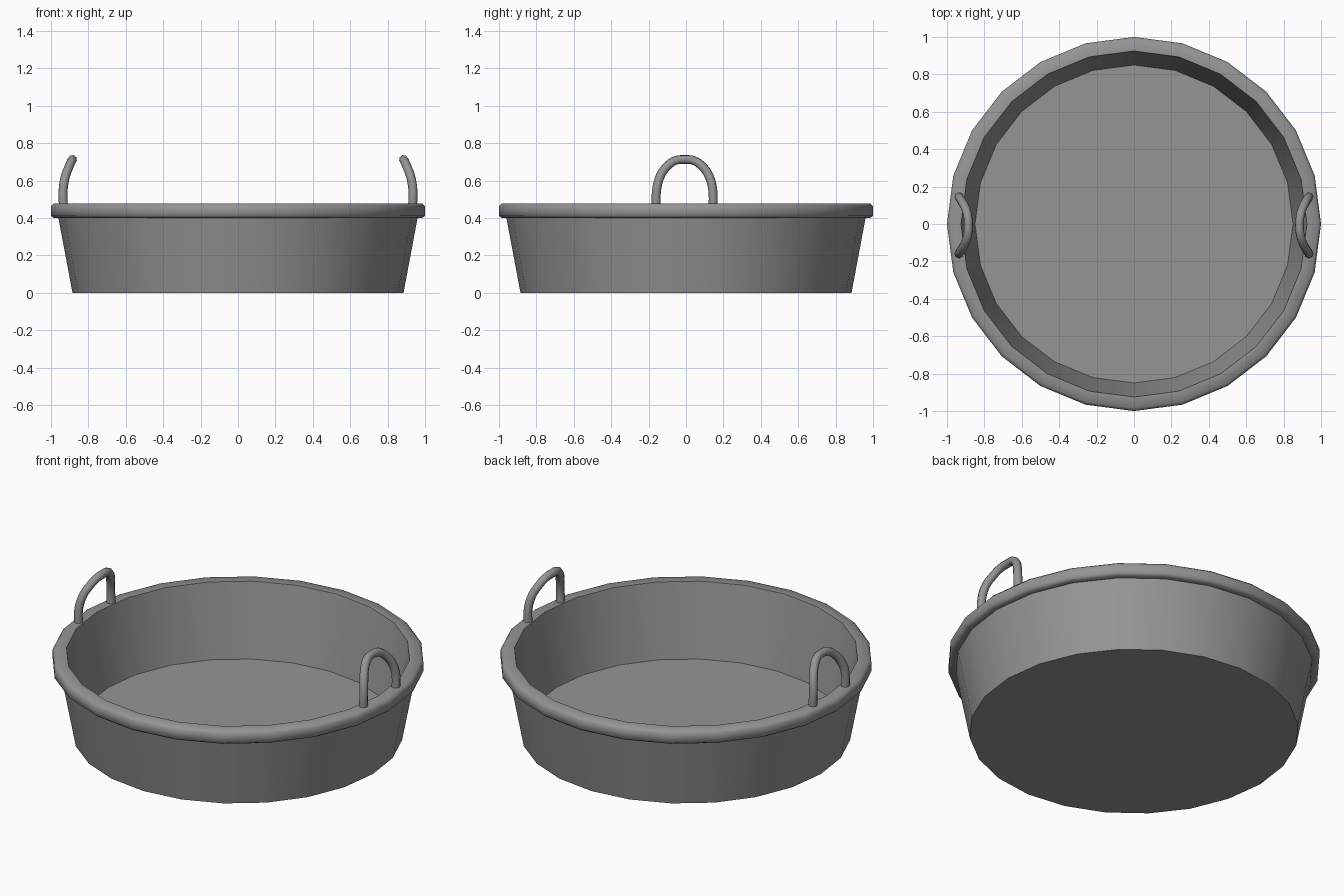
import bpy, bmesh, math

if "Cube" in bpy.data.objects:
    bpy.data.objects.remove(bpy.data.objects["Cube"])

SIDES = 24

# Dark grey iron
iron = bpy.data.materials.new("dark_iron")
iron.diffuse_color = (0.3, 0.3, 0.3, 1)
iron.use_nodes = True
iron.node_tree.nodes["Principled BSDF"].inputs["Base Color"].default_value = iron.diffuse_color


def finish(obj, angle):
    obj.data.materials.append(iron)
    bpy.ops.object.select_all(action='DESELECT')
    obj.select_set(True)
    bpy.context.view_layer.objects.active = obj
    bpy.ops.object.shade_smooth_by_angle(angle=math.radians(angle))


# Pan body: profile (radius, height) from underside, over the rim, to inner floor
profile = [(0.885, 0), (0.96, 0.40), (0.985, 0.40), (1.0, 0.412), (1.0, 0.462),
           (0.985, 0.477), (0.925, 0.477), (0.85, 0.05)]
bm = bmesh.new()
rings = [[bm.verts.new((r * math.cos(math.tau * i / SIDES),
                        r * math.sin(math.tau * i / SIDES), z))
          for i in range(SIDES)] for r, z in profile]
for low, high in zip(rings, rings[1:]):
    for i in range(SIDES):
        j = (i + 1) % SIDES
        bm.faces.new((low[i], low[j], high[j], high[i]))
bm.faces.new(rings[0][::-1])
bm.faces.new(rings[-1])
bm.normal_update()
mesh = bpy.data.meshes.new("pan_body")
bm.to_mesh(mesh)
bm.free()
pan = bpy.data.objects.new("pan_body", mesh)
bpy.context.collection.objects.link(pan)
finish(pan, 60)

# Handles: arched tubes that rise from the rim and lean inwards
half = [(0.933, 0.152, 0.45), (0.935, 0.150, 0.55), (0.922, 0.130, 0.625),
        (0.903, 0.095, 0.675), (0.889, 0.050, 0.707)]
path = half + [(0.885, 0, 0.713)] + [(x, -y, z) for x, y, z in reversed(half)]


def handle(name, side):
    curve = bpy.data.curves.new(name, 'CURVE')
    curve.dimensions = '3D'
    curve.bevel_depth = 0.024
    curve.bevel_resolution = 2
    curve.resolution_u = 4
    curve.use_fill_caps = True
    spline = curve.splines.new('BEZIER')
    spline.bezier_points.add(len(path) - 1)
    for point, (x, y, z) in zip(spline.bezier_points, path):
        point.co = (side * x, side * y - 0.007, z)
        point.handle_left_type = point.handle_right_type = 'AUTO'
    obj = bpy.data.objects.new(name, curve)
    bpy.context.collection.objects.link(obj)
    bpy.ops.object.select_all(action='DESELECT')
    obj.select_set(True)
    bpy.context.view_layer.objects.active = obj
    bpy.ops.object.convert(target='MESH')
    finish(bpy.context.object, 60)


handle("left_handle", -1)
handle("right_handle", 1)
